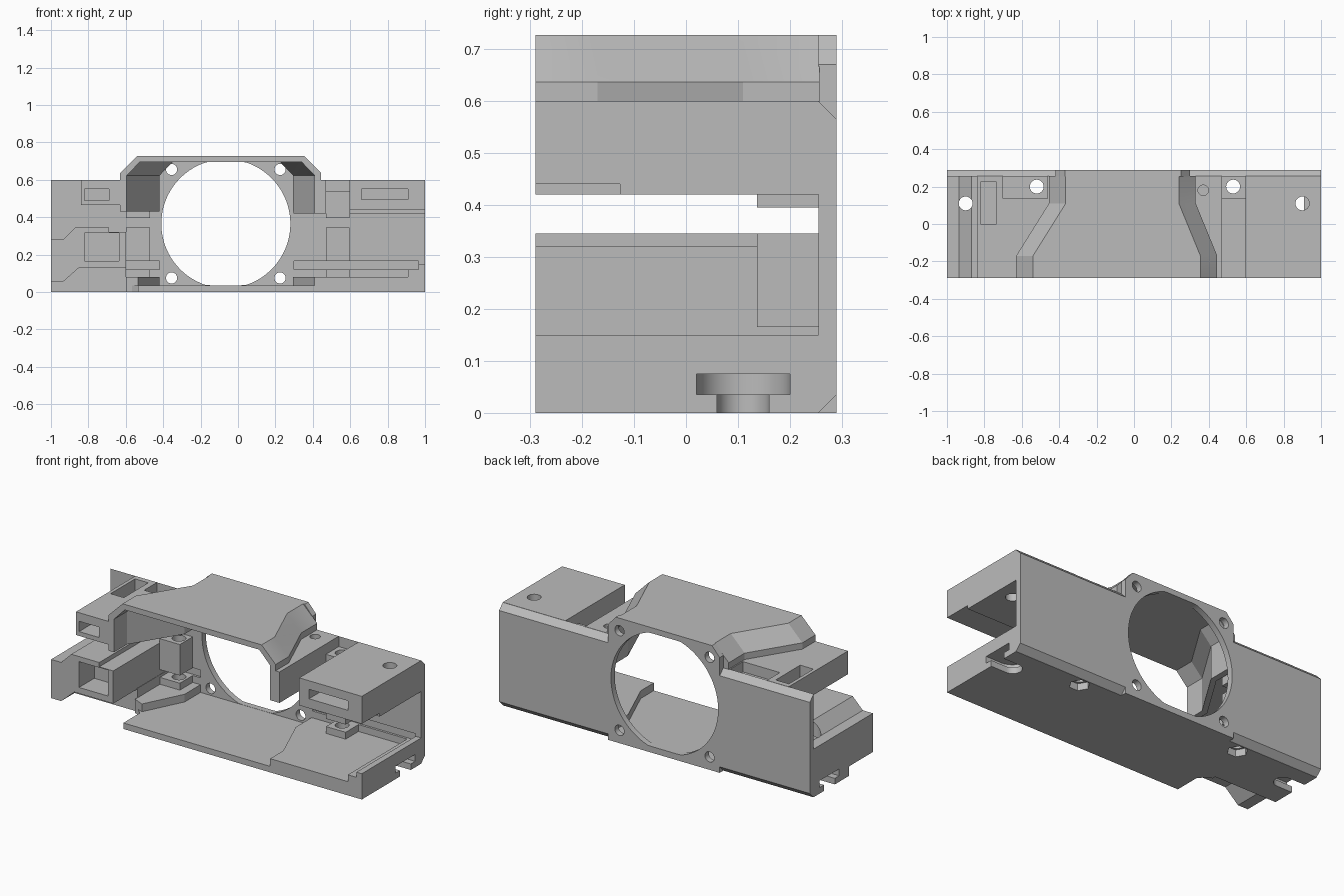
import bpy, bmesh, math

cube = bpy.data.objects.get("Cube")
if cube:
    bpy.data.objects.remove(cube, do_unlink=True)

grey = bpy.data.materials.new("plain_grey")
grey.use_nodes = True
grey.diffuse_color = (0.5, 0.5, 0.5, 1)
grey.node_tree.nodes["Principled BSDF"].inputs["Base Color"].default_value = (0.5, 0.5, 0.5, 1)


def finish(name, bm):
    bmesh.ops.recalc_face_normals(bm, faces=bm.faces)
    mesh = bpy.data.meshes.new(name)
    bm.to_mesh(mesh)
    bm.free()
    mesh.materials.append(grey)
    obj = bpy.data.objects.new(name, mesh)
    bpy.context.collection.objects.link(obj)
    return obj


def prism(name, pts, axis, lo, hi):
    """Extrude a 2D outline along an axis."""
    place = {"x": lambda p, t: (t, p[0], p[1]),
             "y": lambda p, t: (p[0], t, p[1]),
             "z": lambda p, t: (p[0], p[1], t)}[axis]
    bm = bmesh.new()
    a = [bm.verts.new(place(p, lo)) for p in pts]
    b = [bm.verts.new(place(p, hi)) for p in pts]
    bm.faces.new(a)
    bm.faces.new(b[::-1])
    for i in range(len(pts)):
        j = (i + 1) % len(pts)
        bm.faces.new((a[i], b[i], b[j], a[j]))
    return finish(name, bm)


def box(name, x0, x1, y0, y1, z0, z1):
    return prism(name, [(x0, y0), (x1, y0), (x1, y1), (x0, y1)], "z", z0, z1)


def circle(cx, cy, r, n=32):
    return [(cx + r * math.cos(2 * math.pi * i / n),
             cy + r * math.sin(2 * math.pi * i / n)) for i in range(n)]


def cut(obj, *cutters):
    for c in cutters:
        c.hide_render = True
        m = obj.modifiers.new("cut", "BOOLEAN")
        m.operation, m.solver, m.object = "DIFFERENCE", "EXACT", c
        bpy.context.view_layer.objects.active = obj
        bpy.ops.object.modifier_apply(modifier=m.name)
        bpy.data.objects.remove(c, do_unlink=True)


def hole(x, y, r=0.037, n=32, lo=-0.1, hi=0.9):
    return prism("hole_cutter", circle(x, y, r, n), "z", lo, hi)


def end_slot(side):
    """Stepped screw slot, open at one end of the floor."""
    cutters = []
    for r, lo, hi in ((0.05, -0.1, 0.036), (0.09, 0.035, 0.075)):
        arc = [(side * (0.9 - r * math.sin(t)), 0.11 + r * math.cos(t))
               for t in [math.pi * i / 16 for i in range(17)]]
        pts = [(side * 1.1, 0.11 + r)] + arc + [(side * 1.1, 0.11 - r)]
        cutters.append(prism("slot_cutter", pts, "z", lo, hi))
    return cutters + [hole(side * 0.9, 0.11)]


# Back wall wings with chamfered edges and a shallow inner groove
wing = [(0.255, 0), (0.29, 0.035), (0.29, 0.565), (0.255, 0.6)]
for name, x0, x1, g0, g1 in (("back_wall_right", -1, -0.42, -0.6, -0.4),
                             ("back_wall_left", 0.3, 1, 0.2, 0.965)):
    w = prism(name, wing, "x", x0, x1)
    cut(w, box("groove_cutter", g0, g1, 0.2, 0.268, 0.12, 0.165))

# Fan flange: flattened round opening and four screw holes
flange = prism("fan_flange", [(-0.42, 0), (0.3, 0), (0.3, 0.67), (0.25, 0.727),
                              (-0.37, 0.727), (-0.42, 0.67)], "y", 0.255, 0.29)
opening = [(x, min(max(z, 0.036), 0.695)) for x, z in circle(-0.065, 0.365, 0.345, 90)]
cut(flange, prism("opening_cutter", opening, "y", 0.1, 0.4))
for x in (-0.355, 0.225):
    for z in (0.075, 0.655):
        cut(flange, prism("screw_cutter", circle(x, z, 0.03, 24), "y", 0.1, 0.4))

# Duct hood: chamfered shell narrowing towards the fan
bm = bmesh.new()
rings = []
for y, l, r in ((-0.29, -0.63, 0.445), (-0.17, -0.63, 0.445),
                (0.11, -0.455, 0.33), (0.257, -0.455, 0.33)):
    ring = []
    for t, c, top, low in ((0, 0.09, 0.727, 0.637), (0.035, 0.105, 0.695, 0.622)):
        ring.append([bm.verts.new((x, y, z)) for x, z in (
            (l + t, 0.43), (l + t, low), (l + c, top),
            (r - c, top), (r - t, low), (r - t, 0.43))])
    rings.append(ring)
for a, b in zip(rings, rings[1:]):
    for k in (0, 1):
        for i in range(5):
            bm.faces.new((a[k][i], a[k][i + 1], b[k][i + 1], b[k][i]))
    for i in (0, 5):
        bm.faces.new((a[0][i], a[1][i], b[1][i], b[0][i]))
for ring in (rings[0], rings[-1]):
    for i in range(5):
        bm.faces.new((ring[0][i], ring[0][i + 1], ring[1][i + 1], ring[1][i]))
finish("duct_hood", bm)

# Floor plate and the raised pads on both sides of the duct
floor = prism("floor_plate", [(-0.535, -0.29), (0.45, -0.29), (0.45, 0.256), (-0.6, 0.256),
                              (-0.6, -0.07), (-0.535, -0.14)], "z", 0, 0.035)
pad_l = prism("floor_pad_left", [(0.41, -0.29), (1, -0.29), (1, 0.256), (0.295, 0.256),
                                 (0.295, 0.11), (0.41, -0.17)], "z", 0, 0.08)
pad_r = prism("floor_pad_right", [(-0.6, -0.09), (-0.535, -0.12), (-0.42, 0.11),
                                  (-0.42, 0.256), (-0.6, 0.256)], "z", 0, 0.08)
cut(pad_l, *end_slot(1))
for part, x in ((pad_l, 0.53), (pad_r, -0.52), (floor, -0.52)):
    cut(part, hole(x, 0.2), hole(x, 0.2, 0.055, 6, -0.1, 0.04))

# Stepped lip along the open end of the floor
prism("floor_lip", [(0.91, 0.078), (1, 0.078), (1, 0.15), (0.965, 0.15),
                    (0.965, 0.12), (0.91, 0.12)], "y", -0.29, 0.256)

# Screw posts: nut seat, lower post and upper post on each side
for side, x0, x1, hx in (("left", 0.47, 0.597, 0.53), ("right", -0.6, -0.47, -0.52)):
    for name, z0, z1 in (("nut_seat", 0.078, 0.12), ("lower_post", 0.165, 0.345),
                         ("upper_post", 0.395, 0.54)):
        p = box(name + "_" + side, x0, x1, 0.137, 0.258, z0, z1)
        cut(p, hole(hx, 0.2))

# Upper left block with a front slot and a stepped underside
block = prism("upper_block_left", [(-0.29, 0.44), (-0.127, 0.44), (-0.127, 0.42),
                                   (0.256, 0.42), (0.256, 0.6), (-0.29, 0.6)], "x", 0.597, 1)
cut(block, box("slot_cutter", 0.66, 0.91, -0.4, -0.1, 0.495, 0.55), hole(0.9, 0.11))

# Solid wall beside the duct
wall = prism("duct_side_left", [(0.41, -0.29), (0.47, -0.29), (0.47, 0.256), (0.297, 0.256),
                                (0.297, 0.11), (0.41, -0.17)], "z", 0.42, 0.6)
cut(wall, hole(0.37, 0.18, 0.028, 24, 0.5))

# Upper right block with a front slot, an open pocket and a lowered shelf
block = prism("upper_block_right", [(-0.84, -0.29), (-0.6, -0.29), (-0.6, -0.17), (-0.45, 0.1),
                                    (-0.45, 0.256), (-0.84, 0.256)], "z", 0.465, 0.6)
cut(block, box("slot_cutter", -0.82, -0.69, -0.4, -0.1, 0.49, 0.55),
    box("pocket_cutter", -0.82, -0.735, 0, 0.225, 0.5, 0.7),
    box("shelf_cutter", -0.7, -0.462, 0.137, 0.3, 0.54, 0.7), hole(-0.52, 0.2))

# Lower right block: chamfered outer rail with a front pocket
rail = prism("lower_block_right", [(-1, 0.055), (-0.935, 0.055), (-0.85, 0.13), (-0.6, 0.13),
                                   (-0.6, 0.32), (-0.69, 0.32), (-0.69, 0.345), (-0.87, 0.345),
                                   (-0.935, 0.28), (-1, 0.28)], "y", -0.29, 0.256)
cut(rail, box("pocket_cutter", -0.82, -0.635, -0.4, -0.15, 0.165, 0.315), *end_slot(-1))

# Base under the lower right block
base = box("base_right", -1, -0.598, -0.07, 0.256, 0, 0.135)
cut(base, *end_slot(-1))

# Smooth the round holes and keep the edges sharp
for obj in bpy.context.scene.objects:
    obj.select_set(obj.type == "MESH")
bpy.ops.object.shade_smooth_by_angle(angle=math.radians(20))
